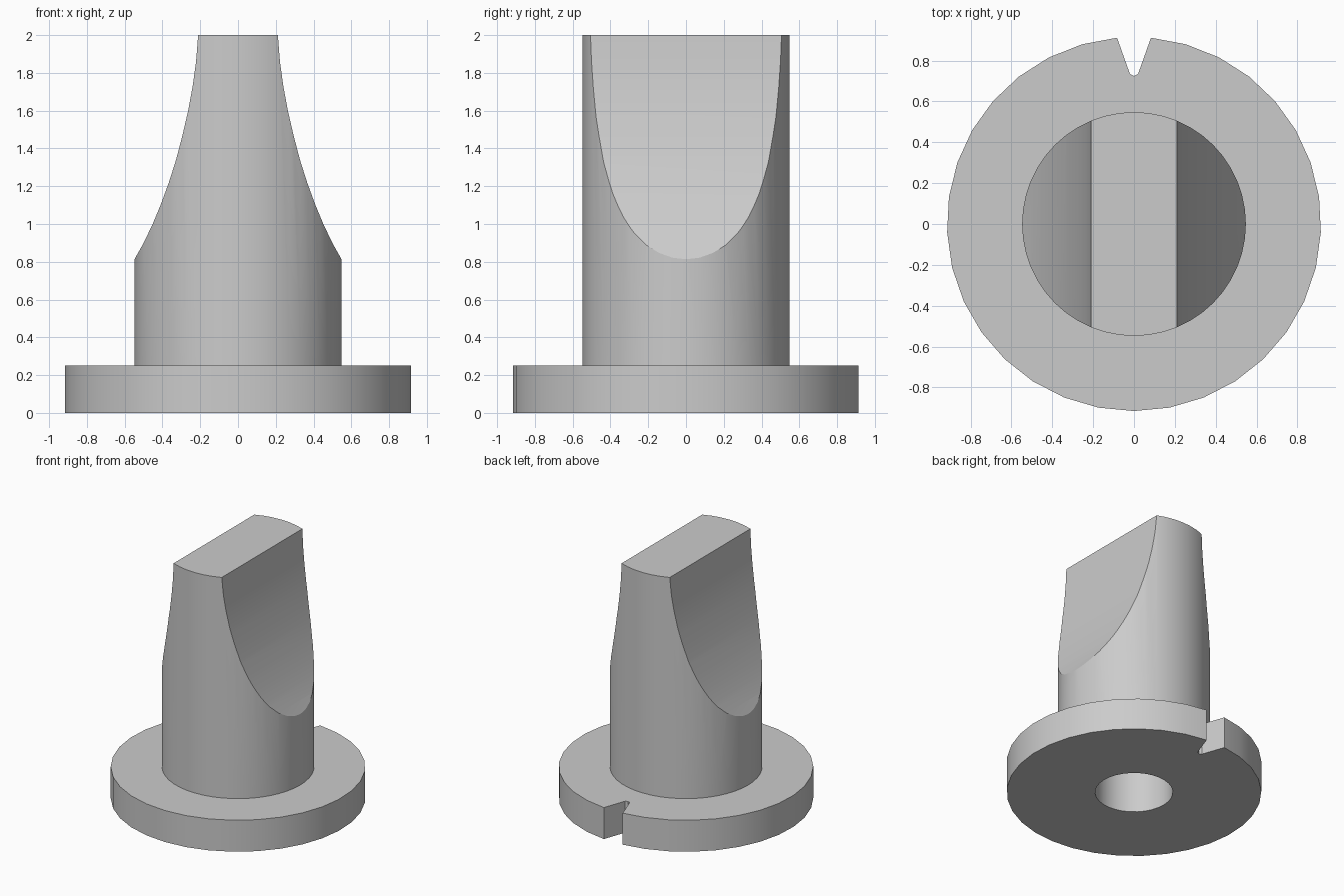
import bpy, bmesh
from math import sin, cos, radians
from mathutils import Vector

cube = bpy.data.objects.get("Cube")
if cube:
    bpy.data.objects.remove(cube)

grey = bpy.data.materials.new("light grey")
grey.use_nodes = True
colour = (0.6, 0.6, 0.6, 1)
grey.diffuse_color = colour
grey.node_tree.nodes["Principled BSDF"].inputs["Base Color"].default_value = colour


def arc(radius, start, end, steps):
    angles = [radians(start + (end - start) * i / steps) for i in range(steps + 1)]
    return [(radius * cos(a), radius * sin(a)) for a in angles]


def extrude(name, outline, to_3d, depth):
    """Extrude a flat outline along a vector into a closed solid."""
    bm = bmesh.new()
    face = bm.faces.new([bm.verts.new(to_3d(u, v)) for u, v in outline])
    result = bmesh.ops.extrude_face_region(bm, geom=[face], use_keep_orig=True)
    top = [g for g in result["geom"] if isinstance(g, bmesh.types.BMVert)]
    bmesh.ops.translate(bm, verts=top, vec=Vector(depth))
    bmesh.ops.recalc_face_normals(bm, faces=bm.faces)
    mesh = bpy.data.meshes.new(name)
    bm.to_mesh(mesh)
    bm.free()
    mesh.materials.append(grey)
    obj = bpy.data.objects.new(name, mesh)
    bpy.context.collection.objects.link(obj)
    return obj


def combine(target, other, operation):
    """Apply a boolean, then discard the helper solid."""
    mod = target.modifiers.new(operation.lower(), "BOOLEAN")
    mod.operation, mod.object, mod.solver = operation, other, "EXACT"
    bpy.context.view_layer.objects.active = target
    bpy.ops.object.modifier_apply(modifier=mod.name)
    bpy.data.objects.remove(other)


def upright(z):
    return lambda x, y: (x, y, z)


# Flange with the index notch at the back
notch = [(0.02, 0.735), (0, 0.725), (-0.02, 0.735)]
rim = arc(0.916, 95.2, 444.8, 32)
knob = extrude("knob_body", rim + notch, upright(0), (0, 0, 0.25))

# Round stem
stem = extrude("stem", arc(0.548, 0, 360, 48)[:-1], upright(0.1), (0, 0, 1.9))

# Concave scoops leave a flat grip blade on top
scoop = [(0.207, 2.05), (0.211, 2), (0.222, 1.86), (0.24, 1.73), (0.264, 1.6),
         (0.294, 1.47), (0.328, 1.34), (0.366, 1.22), (0.41, 1.1),
         (0.456, 0.99), (0.505, 0.89), (0.547, 0.815), (0.6, 0.73), (0.9, 0.73), (0.9, 2.05)]
for side in (-1, 1):
    cutter = extrude("scoop_cutter", scoop, lambda x, z: (side * x, -1, z), (0, 2, 0))
    combine(stem, cutter, "DIFFERENCE")
combine(knob, stem, "UNION")

# Blind shaft hole in the underside
bore = extrude("bore_cutter", arc(0.28, 0, 360, 32)[:-1], upright(-0.1), (0, 0, 0.9))
combine(knob, bore, "DIFFERENCE")

# Smooth curves, sharp edges
bpy.ops.object.select_all(action="DESELECT")
knob.select_set(True)
bpy.context.view_layer.objects.active = knob
bpy.ops.object.shade_smooth_by_angle(angle=radians(25))
